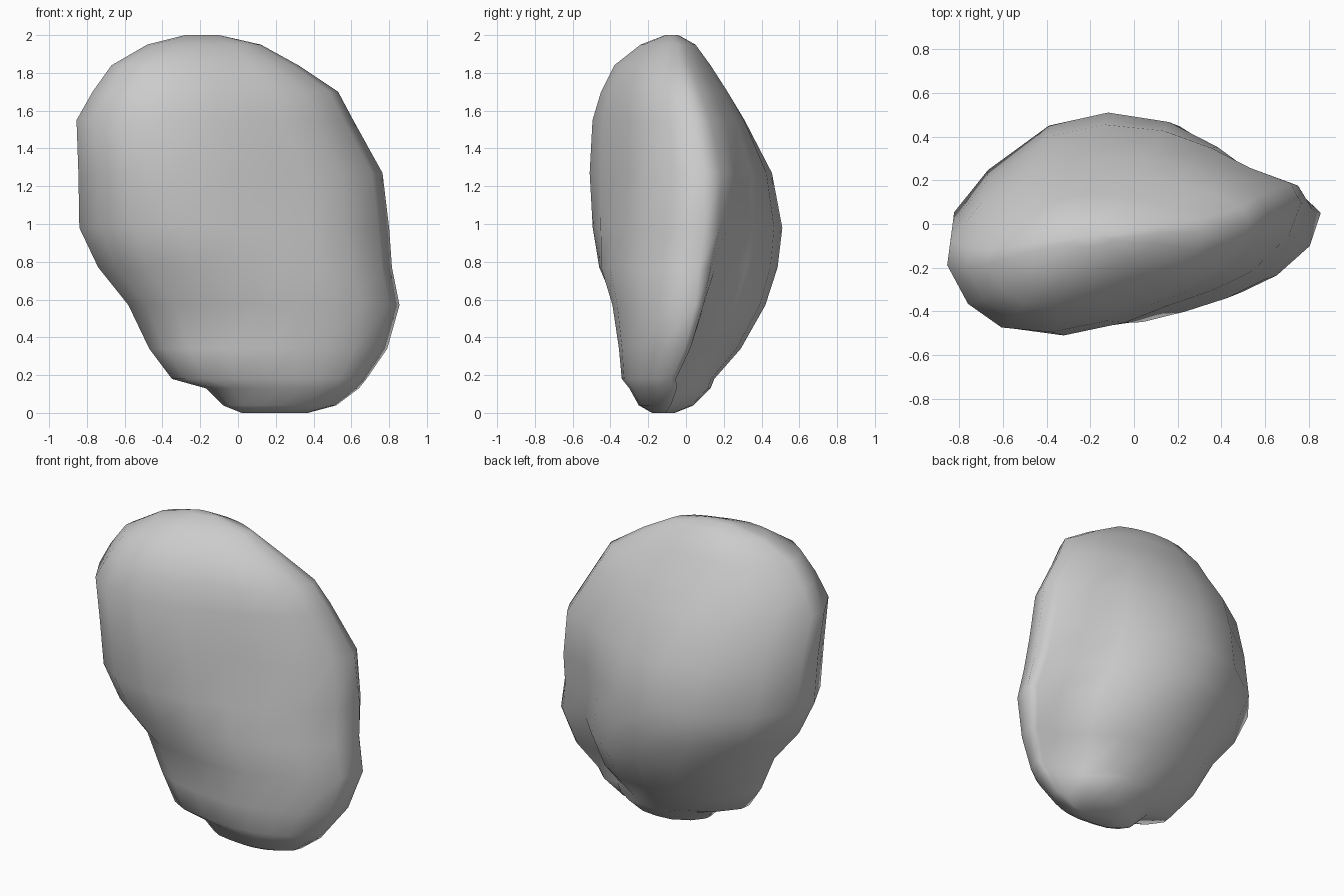
import bpy, bmesh

# Height levels: z, left x, right x, front y, back y
levels = [
    (0.00, 0.02, 0.37, -0.18, -0.06),
    (0.04, -0.08, 0.52, -0.25, 0.04),
    (0.13, -0.17, 0.64, -0.30, 0.13),
    (0.18, -0.35, 0.68, -0.34, 0.15),
    (0.34, -0.47, 0.79, -0.355, 0.29),
    (0.57, -0.58, 0.855, -0.395, 0.42),
    (0.77, -0.74, 0.815, -0.475, 0.485),
    (0.98, -0.84, 0.80, -0.50, 0.51),
    (1.27, -0.845, 0.765, -0.51, 0.455),
    (1.55, -0.855, 0.61, -0.495, 0.31),
    (1.70, -0.77, 0.53, -0.45, 0.22),
    (1.84, -0.67, 0.32, -0.38, 0.13),
    (1.95, -0.48, 0.12, -0.24, 0.05),
    (2.00, -0.28, -0.10, -0.11, -0.04),
]

# Horizontal outline: across, then depth at the crown, in the middle, near the base
outline = [
    (1.0, .36, .20, .08), (.94, .57, .38, .17), (.71, .78, .49, .17),
    (.49, .91, .71, .60), (.22, 1, .91, .93), (-.12, 1, 1, 1),
    (-.45, .89, .87, .93), (-.79, .47, .46, .56), (-.98, .03, .10, .08),
    (-1.0, -.24, -.22, -.20), (-.87, -.68, -.66, -.58), (-.66, -.95, -.92, -.82),
    (-.35, -1, -1, -.94), (0, -.87, -.88, -1), (.25, -.70, -.72, -.95),
    (.50, -.53, -.59, -.82), (.72, -.32, -.43, -.63), (.93, .04, -.10, -.30),
]


def clamp(t):
    return min(1, max(0, t))


# Loft the stone through all levels
bm = bmesh.new()
rings = []
for z, xl, xr, yf, yb in levels:
    low, high = clamp((1.1 - z) / 0.6), clamp((z - 1.1) / 0.5)
    ring = []
    for u, crown, mid, base in outline:
        w = mid + (base - mid) * low + (crown - mid) * high
        x = (xl + xr) / 2 + u * (xr - xl) / 2
        y = (yf + yb) / 2 + w * (yb - yf) / 2
        ring.append(bm.verts.new((x, y, z)))
    rings.append(ring)
n = len(outline)
for a, b in zip(rings, rings[1:]):
    for i in range(n):
        j = (i + 1) % n
        bm.faces.new((a[i], a[j], b[j], b[i]))
bm.faces.new(rings[0][::-1])
bm.faces.new(rings[-1])
bmesh.ops.recalc_face_normals(bm, faces=bm.faces)
for f in bm.faces:
    f.smooth = True

mesh = bpy.data.meshes.new("boulder")
bm.to_mesh(mesh)
bm.free()
boulder = bpy.data.objects.new("boulder", mesh)
bpy.context.collection.objects.link(boulder)
